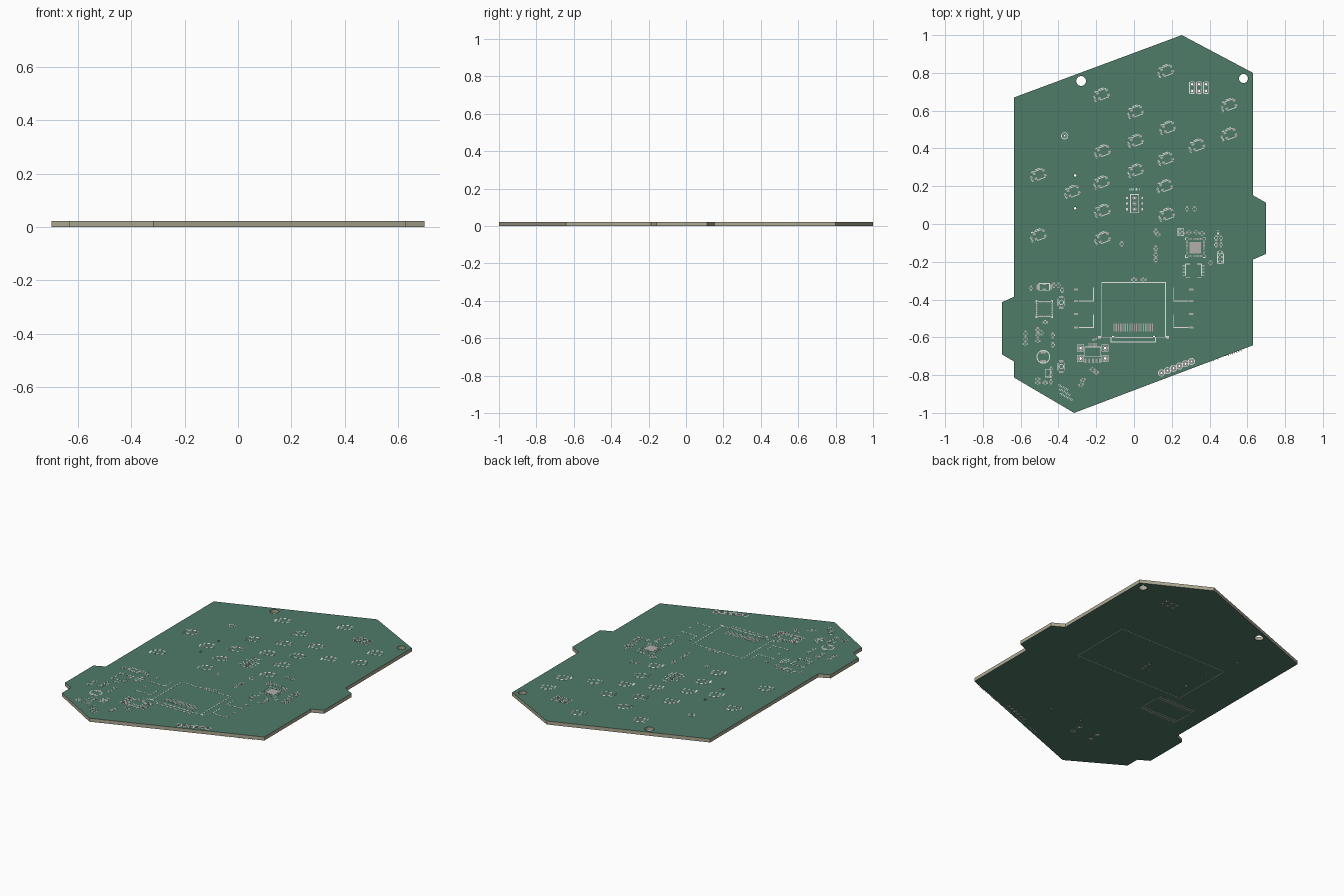
import bpy, bmesh, math
from mathutils import Matrix, Vector

if "Cube" in bpy.data.objects:
    bpy.data.objects.remove(bpy.data.objects["Cube"])

Z0, Z1, T = 0.0006, 0.0222, 0.0006      # board underside, board top, print thickness
LINE = 0.0042


def material(name, rgb):
    m = bpy.data.materials.new(name)
    m.diffuse_color = (*rgb, 1)
    m.use_nodes = True
    m.node_tree.nodes["Principled BSDF"].inputs["Base Color"].default_value = m.diffuse_color
    return m


GREEN = material("green mask", (0.078, 0.20, 0.141))
TAN = material("tan laminate", (0.42, 0.40, 0.29))
WHITE = material("white print", (0.86, 0.86, 0.86))
TIN = material("tin pads", (0.45, 0.43, 0.41))

silk, pads, under_silk, under_pads = [bmesh.new() for _ in range(4)]
BASE = {id(silk): Z1, id(pads): Z1, id(under_silk): 0, id(under_pads): 0}
holes = []                               # (x, y, radius)


def at(x, y, deg=0):
    return Matrix.Translation((x, y, 0)) @ Matrix.Rotation(math.radians(deg), 4, 'Z')


def bar(bm, M, x, y, w, h):
    z = BASE[id(bm)] + T / 2
    bmesh.ops.create_cube(bm, size=1, matrix=M @ Matrix.Translation((x, y, z)) @ Matrix.Diagonal((w, h, T, 1)))


def frame(bm, M, x, y, w, h, t=LINE):
    for s in (-1, 1):
        bar(bm, M, x, y + s * h / 2, w + t, t)
        bar(bm, M, x + s * w / 2, y, t, h)


def ring(bm, M, x, y, r, r_in, n=24):
    c, z = M @ Vector((x, y, 0)), BASE[id(bm)]
    loops = [[bm.verts.new((c.x + q * math.cos(i * math.tau / n), c.y + q * math.sin(i * math.tau / n), k))
              for i in range(n)] for q, k in ((r, z), (r, z + T), (r_in, z + T), (r_in, z))]
    for a in range(4):
        p, q = loops[a], loops[(a + 1) % 4]
        for i in range(n):
            j = (i + 1) % n
            bm.faces.new((p[i], p[j], q[j], q[i]))


def marks(bm, M, x, y, n, step=0.007, h=0.013):
    # row of short reference dashes
    for i in range(n):
        bar(bm, M, x + (i - (n - 1) / 2) * step, y, 0.0035, h if i % 2 else h * 0.7)


def pin(M, x, y, r=0.011, hole=0.006):
    c = M @ Vector((x, y, 0))
    holes.append((c.x, c.y, hole))
    ring(pads, M, x, y, r, hole, 16)
    ring(under_pads, M, x, y, r, hole, 16)


def passive(x, y, deg=0, s=1.0):
    M = at(x, y, deg)
    for k in (-1, 1):
        bar(pads, M, k * 0.010 * s, 0, 0.010 * s, 0.012 * s)
        bar(silk, M, 0, k * 0.009 * s, 0.008 * s, 0.003)


def quad_chip(x, y, size, n, thermal):
    M = at(x, y)
    for i in range(n):
        o = (i - (n - 1) / 2) * size * 0.78 / n
        for s in (-1, 1):
            bar(pads, M, o, s * size * 0.46, size * 0.4 / n, size * 0.1)
            bar(pads, M, s * size * 0.46, o, size * 0.1, size * 0.4 / n)
    for sx in (-1, 1):
        for sy in (-1, 1):
            bar(silk, M, sx * size * 0.48, sy * size * 0.53, size * 0.14, 0.004)
            bar(silk, M, sx * size * 0.53, sy * size * 0.48, 0.004, size * 0.14)
    if thermal:
        bar(pads, M, 0, 0, thermal, thermal)


# tilted light footprints
LIGHTS = [(.17, .81), (-.17, .685), (.01, .595), (.18, .51), (.505, .63), (.505, .475), (.335, .415),
          (.01, .44), (-.165, .385), (.17, .345), (.01, .283), (-.17, .22), (.165, .20), (-.165, .07),
          (.175, .05), (-.325, .17), (-.505, .26), (-.505, -.06), (-.165, -.075)]
for x, y in LIGHTS:
    M = at(x, y, 20.5)
    for s in (-1, 1):
        bar(silk, M, 0.006, s * 0.024, 0.05, LINE)
        for k in (-1, 1):
            bar(pads, M, 0.006 + k * 0.026, s * 0.014, 0.014, 0.012)
    bar(silk, M, -0.026, 0.026, 0.012, 0.006)
    bar(silk, M, 0.006, 0.031, 0.03, LINE)
    marks(silk, at(x, y, 110.5), -0.008, 0.042, 5)

# six pin header near the top edge
for i in range(3):
    M = at(0.308 + i * 0.037, 0.722)
    for s in (-1, 1):
        pin(M, 0, s * 0.018)
        bar(silk, M, s * 0.014, 0, 0.003, 0.06)
        bar(silk, M, 0, s * 0.031, 0.02, 0.003)

# centre three pin header
M = at(0.003, 0.108)
frame(silk, M, 0, 0, 0.044, 0.096)
for i in (-1, 0, 1):
    pin(M, 0, i * 0.03)
    for s in (-1, 1):
        bar(silk, M, s * 0.04, i * 0.03, 0.009, 0.012)
marks(silk, M, 0, 0.075, 8)

# test point
M = at(-0.367, 0.467)
ring(silk, M, 0, 0, 0.019, 0.015)
pin(M, 0, 0, 0.009, 0.004)

# mounting holes, locating holes
holes += [(-.28, .757, .026), (.58, .77, .024), (-.312, .257, .007), (-.312, .083, .007)]

# edge connector header along the sloped side
M = at(0.225, -0.758, 21)
for i in range(6):
    x = (i - 2.5) * 0.034
    pin(M, x, 0, 0.012)
    ring(silk, M, x, 0, 0.0185, 0.0145, 20)

# main controller and its neighbours
quad_chip(0.325, -0.125, 0.098, 10, 0.06)
M = at(0.315, -0.247)
for s in (-1, 1):
    bar(silk, M, s * 0.042, 0.005, LINE, 0.06)
    bar(silk, M, s * 0.03, 0.035, 0.024, LINE)
    bar(silk, M, s * 0.03, -0.038, 0.024, LINE)
    for i in range(4):
        bar(pads, M, s * 0.05, (i - 1.5) * 0.017, 0.014, 0.007)
for x, y, d in [(.115, -.04, 90), (.125, -.055, 0), (.245, -.04, 90), (.255, -.05, 0), (.29, -.045, 0),
                (.33, -.045, 0), (.36, -.05, 0), (.115, -.13, 90), (.115, -.165, 90), (.115, -.19, 90),
                (.435, -.075, 90), (.46, -.075, 90), (.435, -.11, 90), (.46, -.11, 90), (.455, -.15, 0),
                (.455, -.175, 0), (.455, -.20, 0), (.405, -.205, 90), (.28, .08, 90), (.32, .08, 90),
                (-.065, -.105, 90), (-.0, -.295, 0), (.05, -.295, 0)]:
    passive(x, y, d)
frame(silk, at(.248, -.042), 0, 0, .03, .04, .003)
frame(silk, at(.458, -.183), 0, 0, .032, .05, .003)
marks(silk, at(.445, -.05, 90), 0, 0, 5)

# large socket with side brackets
M = at(-0.002, -0.455)
frame(silk, M, 0, 0, 0.337, 0.29)
frame(silk, M, -0.002, -0.158, 0.235, 0.022)
for i in range(18):
    bar(pads, M, -0.104 + i * 0.012, -0.092, 0.006, 0.042)
for s in (-1, 1):
    holes.append((-0.002 + s * 0.108, -0.597, 0.006))
    bar(silk, M, s * 0.18, -0.145, 0.016, 0.012)
    for y, up in ((0.048, 1), (-0.093, 1)):
        bar(silk, M, s * 0.25, y, 0.08, LINE)
        bar(silk, M, s * 0.212, y + 0.035, LINE, 0.07)
    for y in (0.108, 0.048, -0.022, -0.093):
        bar(pads, M, s * 0.305, y, 0.022, 0.010)

# power section on the left
quad_chip(-0.475, -0.45, 0.085, 7, 0)
frame(silk, at(-.475, -.45), 0, 0, .084, .084, .003)
M = at(-.475, -.333)
frame(silk, M, 0, 0, .056, .036)
for s in (-1, 1):
    bar(pads, M, s * .034, 0, .014, .026)
    bar(pads, M, 0, s * .014, .02, .010)
for x, y in ((-.385, -.415), (-.385, -.755)):
    M = at(x, y)
    ring(silk, M, 0, 0, .014, .010, 16)
    for s in (-1, 1):
        bar(pads, M, 0, s * .028, .026, .012)
        bar(silk, M, s * .018, 0, LINE, .04)
M = at(-.48, -.703)
ring(silk, M, 0, 0, .036, .031, 32)
for s in (-1, 1):
    bar(pads, M, 0, s * .026, .03, .018)
for x, y, d in [(-.425, -.325, 90), (-.40, -.325, 90), (-.545, -.34, 90), (-.575, -.58, 90), (-.575, -.61, 90),
                (-.575, -.635, 0), (-.51, -.56, 90), (-.51, -.59, 90), (-.51, -.62, 0), (-.49, -.575, 90),
                (-.43, -.59, 90), (-.43, -.64, 90), (-.47, -.52, 0), (-.44, -.77, 90), (-.51, -.82, 0),
                (-.51, -.84, 0), (-.47, -.84, 0), (-.44, -.80, 90), (-.44, -.835, 90), (-.27, -.825, 20),
                (-.28, -.85, 20), (-.22, -.77, 0), (-.20, -.785, 0), (-.38, -.35, 90)]:
    passive(x, y, d)
frame(silk, at(-.455, -.79), 0, 0, .03, .04, .003)
for i in range(3):
    marks(silk, at(-.375 + i * .008, -.865 - i * .025, -29), 0, 0, 7 + i, .009)

# small port with shield tabs
M = at(-.218, -.677)
frame(silk, M, 0, 0, .085, .052)
for s in (-1, 1):
    for y in (.02, -.035):
        pin(M, s * .065, y, .015, .007)
        frame(silk, M, s * .065, y, .034, .034, .003)
for i in range(5):
    bar(pads, M, (i - 2) * .010, .037, .006, .022)
    bar(pads, M, (i - 2) * .019, -.048, .010, .024)
marks(silk, at(-.218, -.615, 20), .01, 0, 4)

# underside: battery outline, two-row chip, edge dashes
frame(under_silk, at(0, .148), 0, 0, .745, .39, .003)
M = at(-.403, -.187)
for i in range(14):
    for s in (-1, 1):
        bar(under_pads, M, (i - 6.5) * .0185, s * .075, .008, .036)
for s in (-1, 1):
    bar(under_silk, M, s * .127, 0, .003, .10)
for i in range(5):
    marks(under_silk, at(.28, -.765, 18.5), (i - 2) * .13, 0, 8, .012)

# board: flat outline with punched holes, extruded to thickness
OUTLINE = [(.253, 1), (.63, .80), (.63, .152), (.70, .112), (.70, -.158), (.63, -.188), (.63, -.642),
           (-.317, -1), (-.635, -.813), (-.635, -.728), (-.70, -.69), (-.70, -.415), (-.635, -.385), (-.635, .67)]
cu = bpy.data.curves.new("board_outline", 'CURVE')
cu.dimensions, cu.fill_mode, cu.extrude = '2D', 'BOTH', (Z1 - Z0) / 2
circles = [[(x + r * math.cos(i * math.tau / 24), y + r * math.sin(i * math.tau / 24)) for i in range(24)]
           for x, y, r in holes]
for loop in [OUTLINE] + circles:
    sp = cu.splines.new('POLY')
    sp.points.add(len(loop) - 1)
    for p, (x, y) in zip(sp.points, loop):
        p.co = (x, y, 0, 1)
    sp.use_cyclic_u = True
tmp = bpy.data.objects.new("board_outline", cu)
bpy.context.collection.objects.link(tmp)
bpy.context.view_layer.update()
mesh = bpy.data.meshes.new_from_object(tmp.evaluated_get(bpy.context.evaluated_depsgraph_get()))
bpy.data.objects.remove(tmp)
mesh.transform(Matrix.Translation((0, 0, (Z0 + Z1) / 2)))
mesh.materials.clear()
mesh.materials.append(GREEN)
mesh.materials.append(TAN)
for p in mesh.polygons:
    p.use_smooth = False
    p.material_index = 0 if abs(p.normal.z) > 0.5 else 1
bpy.context.collection.objects.link(bpy.data.objects.new("circuit_board", mesh))

# printed and plated layers
for name, bm, mat in (("top_print", silk, WHITE), ("top_pads", pads, TIN),
                      ("underside_print", under_silk, WHITE), ("underside_pads", under_pads, TIN)):
    bmesh.ops.recalc_face_normals(bm, faces=bm.faces)
    me = bpy.data.meshes.new(name)
    bm.to_mesh(me)
    bm.free()
    me.materials.append(mat)
    bpy.context.collection.objects.link(bpy.data.objects.new(name, me))
